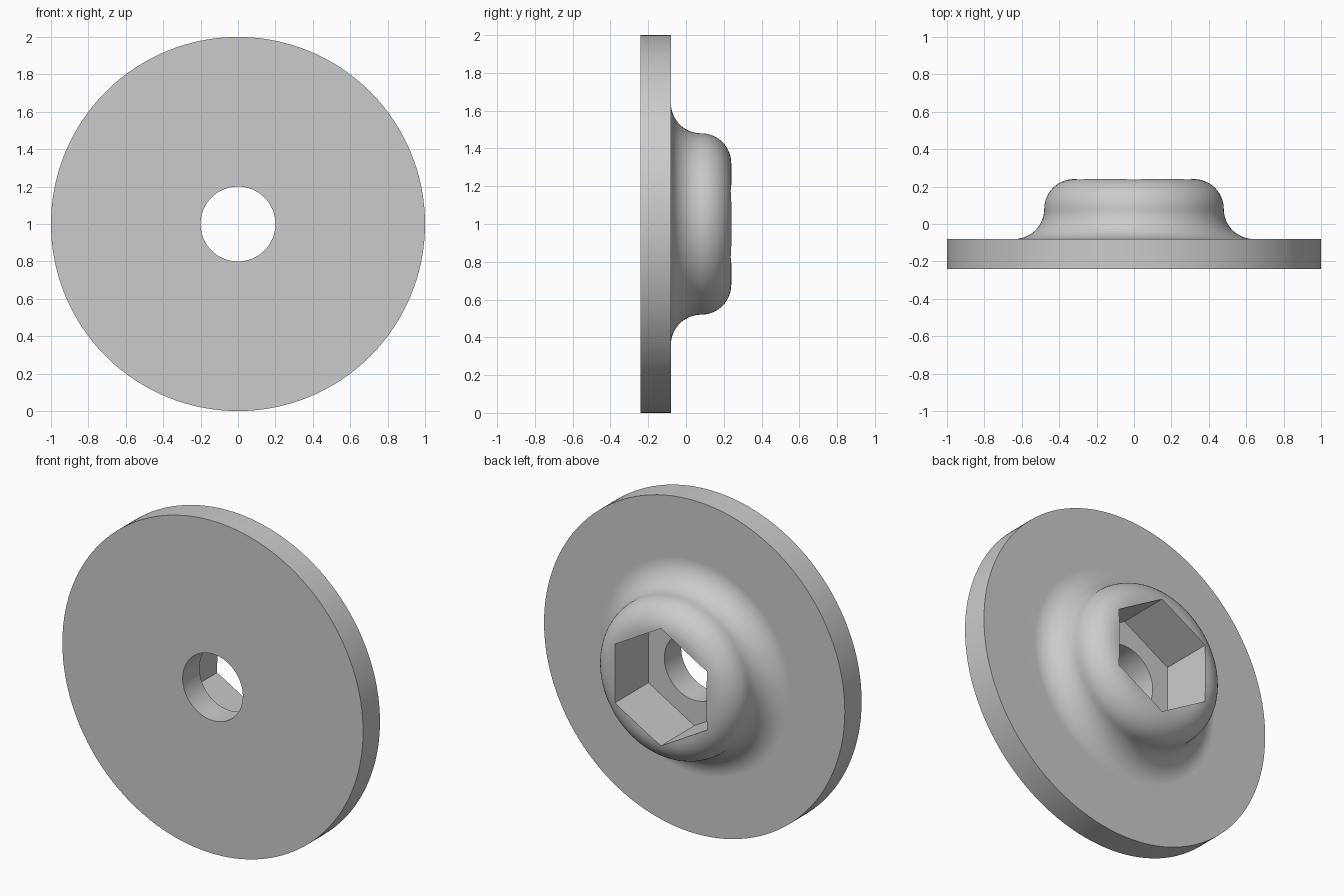
import bpy, bmesh, math
from mathutils import Matrix, Vector

if "Cube" in bpy.data.objects:
    bpy.data.objects.remove(bpy.data.objects["Cube"])

SEGMENTS = 128      # steps around the axis
ARC_STEPS = 14      # steps per quarter round
R_FILLET = 0.16
Y_FRONT, Y_FLANGE, Y_MID, Y_BACK = -0.24, -0.08, 0.08, 0.24
R_OUT, R_BOSS, R_HOLE = 1.0, 0.48, 0.2
R_HEX = 0.353       # socket corner radius

grey = bpy.data.materials.new("grey metal")
grey.diffuse_color = (0.6, 0.6, 0.6, 1)
grey.use_nodes = True
grey.node_tree.nodes["Principled BSDF"].inputs["Base Color"].default_value = grey.diffuse_color


def make_object(name, bm):
    bmesh.ops.recalc_face_normals(bm, faces=bm.faces)
    mesh = bpy.data.meshes.new(name)
    bm.to_mesh(mesh)
    bm.free()
    obj = bpy.data.objects.new(name, mesh)
    bpy.context.collection.objects.link(obj)
    mesh.materials.append(grey)
    return obj


def arc(cr, cy, start, end):
    """Quarter round in the (radius, y) plane."""
    pts = []
    for i in range(ARC_STEPS + 1):
        a = math.radians(start + (end - start) * i / ARC_STEPS)
        pts.append((cr + R_FILLET * math.cos(a), cy + R_FILLET * math.sin(a)))
    return pts


# Flange and boss: closed profile turned around the y axis
profile = [(R_HOLE, Y_FRONT), (R_OUT, Y_FRONT), (R_OUT, Y_FLANGE)]
profile += arc(R_BOSS + R_FILLET, Y_MID, 270, 180)          # foot fillet
profile += arc(R_BOSS - R_FILLET, Y_MID, 0, 90)[1:]         # rounded rim
profile += [(R_HOLE, Y_BACK)]

bm = bmesh.new()
rings = []
for s in range(SEGMENTS):
    a = 2 * math.pi * s / SEGMENTS
    rings.append([bm.verts.new((r * math.cos(a), y, 1 + r * math.sin(a)))
                  for r, y in profile])
n = len(profile)
for s in range(SEGMENTS):
    p, q = rings[s], rings[(s + 1) % SEGMENTS]
    for i in range(n):
        j = (i + 1) % n
        bm.faces.new((p[i], p[j], q[j], q[i]))
body = make_object("flanged_hub", bm)

# Hexagonal socket cutter, corners pointing up and down
bm = bmesh.new()
ends = []
for y in (Y_FLANGE, 0.5):
    ends.append([bm.verts.new((R_HEX * math.sin(math.radians(60 * k)), y,
                               1 + R_HEX * math.cos(math.radians(60 * k))))
                 for k in range(6)])
    bm.faces.new(ends[-1])
for k in range(6):
    m = (k + 1) % 6
    bm.faces.new((ends[0][k], ends[0][m], ends[1][m], ends[1][k]))
cutter = make_object("hex_socket_cutter", bm)
cutter.hide_render = True

# Cut the socket, then smooth the rounds and keep the flats flat
bpy.context.view_layer.objects.active = body
body.select_set(True)
cutter.select_set(False)
cut = body.modifiers.new("socket", 'BOOLEAN')
cut.operation = 'DIFFERENCE'
cut.solver = 'EXACT'
cut.object = cutter
bpy.ops.object.modifier_apply(modifier=cut.name)
bpy.data.objects.remove(cutter)

bpy.ops.object.shade_smooth_by_angle(angle=math.radians(30))
normals = body.modifiers.new("flat_normals", 'WEIGHTED_NORMAL')
normals.keep_sharp = True
